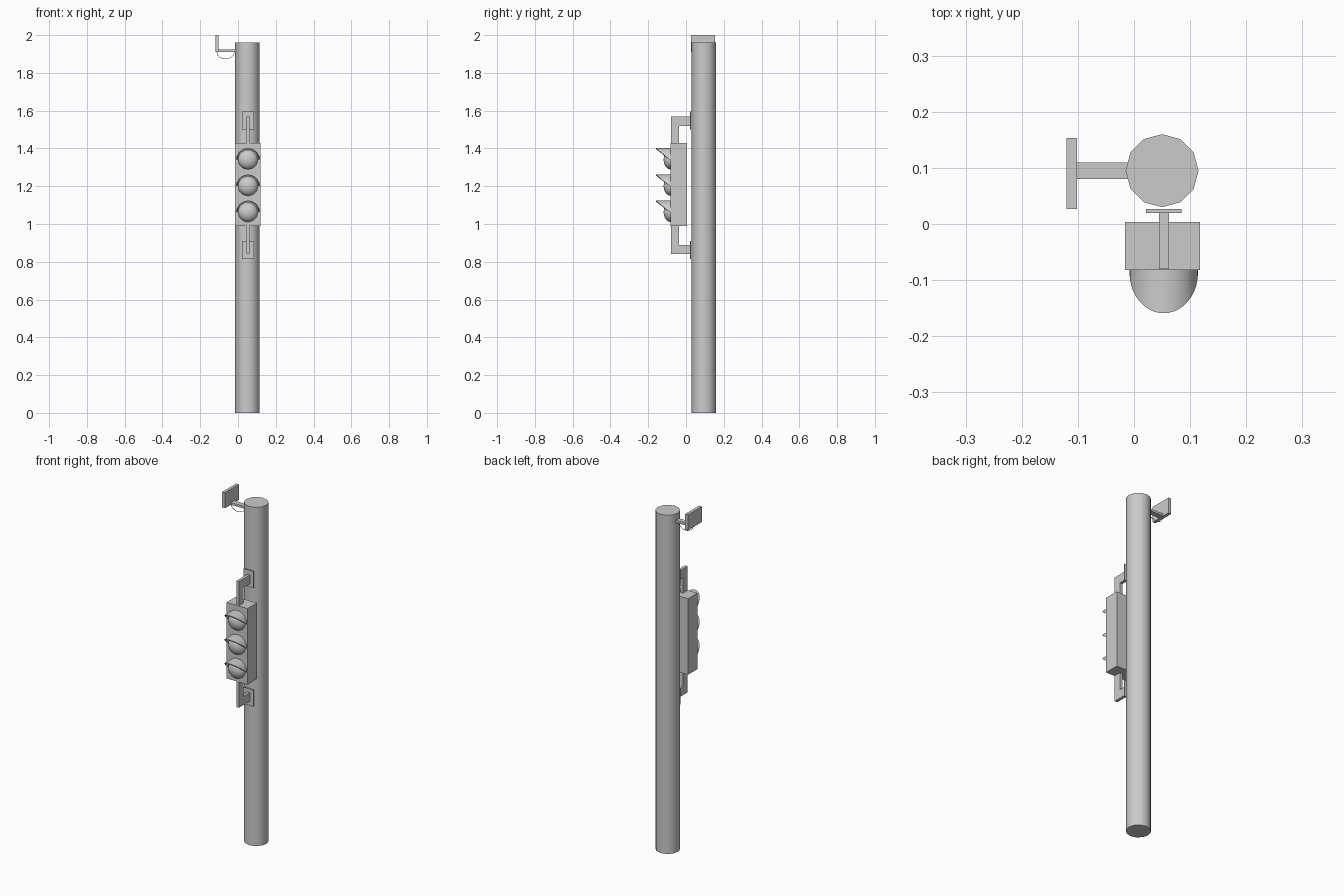
import bpy, bmesh, math
from mathutils import Matrix

if "Cube" in bpy.data.objects:
    bpy.data.objects.remove(bpy.data.objects["Cube"])

grey = bpy.data.materials.new("plain_grey")
grey.use_nodes = True
grey.diffuse_color = (0.6, 0.6, 0.6, 1)
grey.node_tree.nodes["Principled BSDF"].inputs["Base Color"].default_value = (0.6, 0.6, 0.6, 1)


def finish(name, bm, smooth=None):
    bmesh.ops.recalc_face_normals(bm, faces=bm.faces)
    mesh = bpy.data.meshes.new(name)
    bm.to_mesh(mesh)
    bm.free()
    mesh.materials.append(grey)
    obj = bpy.data.objects.new(name, mesh)
    bpy.context.collection.objects.link(obj)
    if smooth:
        bpy.ops.object.select_all(action='DESELECT')
        obj.select_set(True)
        bpy.context.view_layer.objects.active = obj
        bpy.ops.object.shade_smooth_by_angle(angle=math.radians(smooth))
    return obj


def box(name, x, y, z):
    """Box from (min, max) ranges on each axis."""
    bm = bmesh.new()
    bmesh.ops.create_cube(bm, size=1)
    for v in bm.verts:
        v.co = [sum(r) / 2 + c * (r[1] - r[0]) for r, c in zip((x, y, z), v.co)]
    return finish(name, bm)


def bracket(name, z_body, z_end):
    """L-shaped arm from the housing to the pole, with a mounting plate."""
    s = 1 if z_end > z_body else -1
    profile = [(-0.08, z_body), (-0.08, z_end), (0.022, z_end),
               (0.022, z_end - s * 0.05), (-0.037, z_end - s * 0.05), (-0.037, z_body)]
    bm = bmesh.new()
    face = bm.faces.new([bm.verts.new((0.045, y, z)) for y, z in profile])
    ext = bmesh.ops.extrude_face_region(bm, geom=[face])
    for v in ext["geom"]:
        if isinstance(v, bmesh.types.BMVert):
            v.co.x = 0.062
    finish(name + "_arm", bm)
    mid = z_end - s * 0.022
    box(name + "_plate", (0.021, 0.085), (0.02, 0.027), (mid - 0.048, mid + 0.048))


def lens(name, z):
    """Flattened dome, half sunk in the housing."""
    bm = bmesh.new()
    bmesh.ops.create_uvsphere(bm, u_segments=24, v_segments=12, radius=0.052)
    bmesh.ops.rotate(bm, verts=bm.verts, matrix=Matrix.Rotation(math.pi / 2, 3, 'X'))
    bmesh.ops.scale(bm, verts=bm.verts, vec=(1, 0.7, 1))
    bmesh.ops.translate(bm, verts=bm.verts, vec=(0.053, -0.082, z))
    finish(name, bm, 40)


def hood(name, z, steps=20):
    """Half-tube visor whose front edge slopes back towards its ends."""
    bm = bmesh.new()
    rings = []
    for i in range(steps + 1):
        a = math.pi * i / steps
        front = -0.087 - 0.072 * math.sin(a)
        ring = [bm.verts.new((0.053 + r * math.cos(a), y, z + r * math.sin(a)))
                for r, y in ((0.061, -0.08), (0.061, front), (0.055, front), (0.055, -0.08))]
        rings.append(ring)
    for p, q in zip(rings, rings[1:]):
        for k in range(4):
            n = (k + 1) % 4
            bm.faces.new((p[k], p[n], q[n], q[k]))
    bm.faces.new(rings[0])
    bm.faces.new(rings[-1])
    finish(name, bm, 40)


# Pole
bm = bmesh.new()
bmesh.ops.create_cone(bm, cap_ends=True, segments=12, radius1=0.065, radius2=0.065, depth=1.96)
bmesh.ops.translate(bm, verts=bm.verts, vec=(0.05, 0.095, 0.98))
finish("pole", bm, 40)

# Signal housing with three hooded lenses
box("housing", (-0.016, 0.118), (-0.082, 0.004), (0.99, 1.43))
for label, z in (("lower", 1.063), ("middle", 1.201), ("upper", 1.341)):
    lens(label + "_lens", z)
    hood(label + "_hood", z)

# Brackets
bracket("upper_bracket", 1.43, 1.57)
bracket("lower_bracket", 0.99, 0.84)

# Side sign on its arm
box("sign_panel", (-0.12, -0.102), (0.027, 0.153), (1.91, 2.0))
box("sign_arm", (-0.104, 0.0), (0.08, 0.11), (1.91, 1.923))

# Thin cable hanging under the sign arm
curve = bpy.data.curves.new("sign_cable", 'CURVE')
curve.dimensions = '3D'
curve.bevel_depth = 0.0015
curve.bevel_resolution = 1
spline = curve.splines.new('POLY')
spline.points.add(16)
for i, p in enumerate(spline.points):
    a = math.pi * i / 16
    p.co = (-0.066 - 0.046 * math.cos(a), 0.095, 1.912 - 0.038 * math.sin(a), 1)
curve.materials.append(grey)
cable = bpy.data.objects.new("sign_cable", curve)
bpy.context.collection.objects.link(cable)
